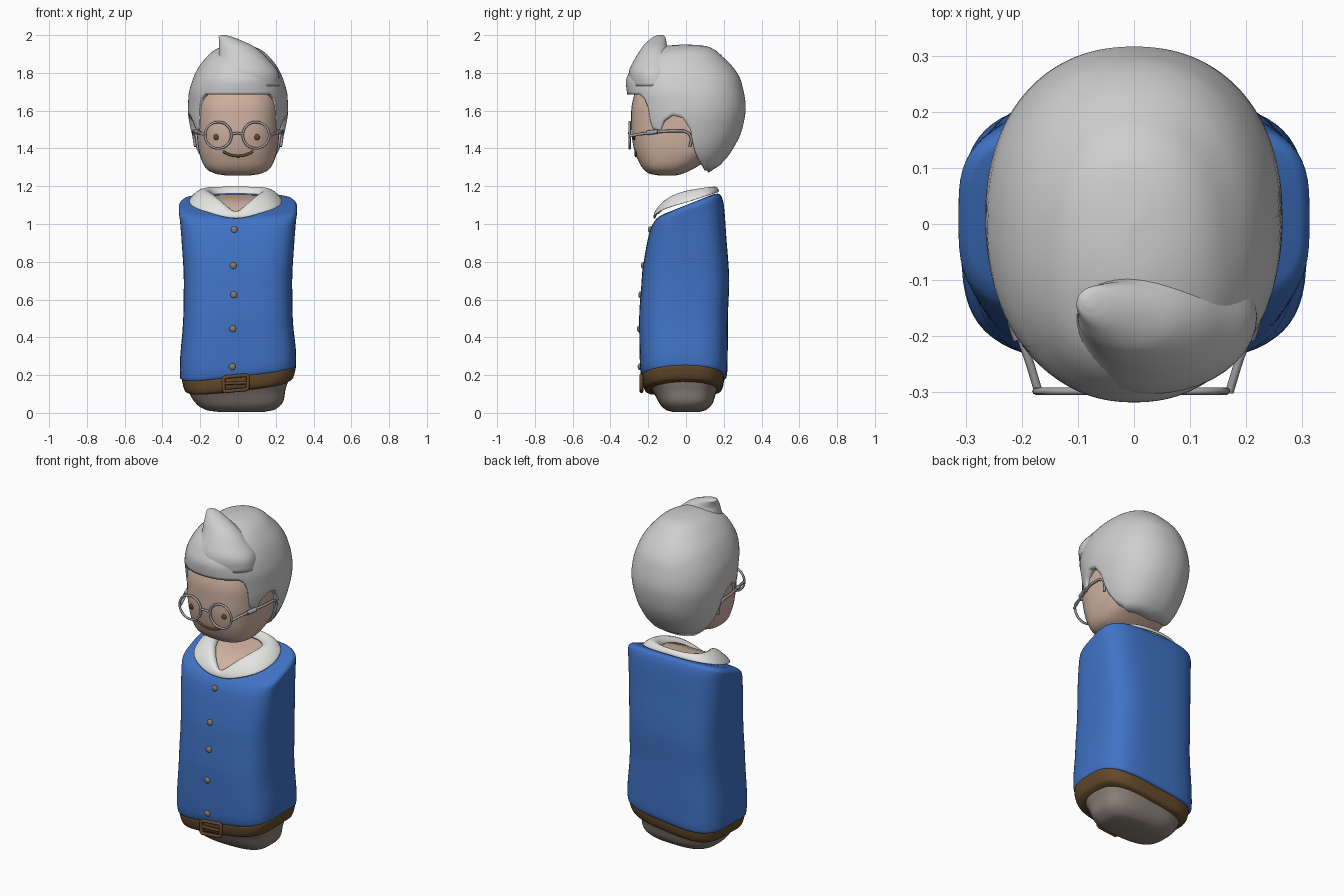
import bpy, bmesh, math
from math import sin, cos, pi, radians

if "Cube" in bpy.data.objects:
    bpy.data.objects.remove(bpy.data.objects["Cube"])


def material(name, rgb):
    m = bpy.data.materials.new(name)
    m.diffuse_color = (*rgb, 1)
    m.use_nodes = True
    m.node_tree.nodes["Principled BSDF"].inputs["Base Color"].default_value = m.diffuse_color
    return m


BLUE = material("blue_cloth", (0.05, 0.17, 0.56))
SKIN = material("skin", (0.64, 0.45, 0.36))
HAIR = material("grey_hair", (0.62, 0.62, 0.62))
WHITE = material("white_collar", (0.78, 0.78, 0.76))
TROUSER = material("taupe_trousers", (0.25, 0.21, 0.18))
BROWN = material("brown_leather", (0.13, 0.07, 0.025))
METAL = material("glasses_metal", (0.36, 0.36, 0.38))
BUTTON = material("button_tan", (0.26, 0.20, 0.14))


def finish(name, verts, faces, mat, closed=True):
    me = bpy.data.meshes.new(name)
    me.from_pydata(verts, [], faces)
    if closed:
        bm = bmesh.new()
        bm.from_mesh(me)
        bmesh.ops.recalc_face_normals(bm, faces=bm.faces)
        bm.to_mesh(me)
        bm.free()
    me.materials.append(mat)
    me.polygons.foreach_set("use_smooth", [True] * len(me.polygons))
    ob = bpy.data.objects.new(name, me)
    bpy.context.collection.objects.link(ob)
    return ob


def section(rings, z):
    """Smoothly interpolated (cx, cy, rx, ry) of a ring table at height z."""
    z = min(max(z, rings[0][0]), rings[-1][0])
    i = max(k for k in range(len(rings) - 1) if rings[k][0] <= z)
    a, b = rings[i], rings[i + 1]
    h = b[0] - a[0]
    t = (z - a[0]) / h

    def slope(j, c):
        if 0 < j < len(rings) - 1:
            p, q, r = rings[j - 1], rings[j], rings[j + 1]
            s0, s1 = (q[c] - p[c]) / (q[0] - p[0]), (r[c] - q[c]) / (r[0] - q[0])
            return 0 if s0 * s1 <= 0 else 2 * s0 * s1 / (s0 + s1)
        k = 0 if j == 0 else j - 1
        return (rings[k + 1][c] - rings[k][c]) / (rings[k + 1][0] - rings[k][0])
    return [(2*t**3 - 3*t*t + 1) * a[c] + (t**3 - 2*t*t + t) * h * slope(i, c)
            + (3*t*t - 2*t**3) * b[c] + (t**3 - t*t) * h * slope(i + 1, c) for c in range(1, 5)]


def around(sec, a, n):
    """Point on a superellipse; angle 0 is the front."""
    cx, cy, rx, ry = sec
    s, c = sin(a), cos(a)
    return (cx + rx * math.copysign(abs(s) ** (2 / n), s), cy - ry * math.copysign(abs(c) ** (2 / n), c))


def front_y(rings, n, x, z):
    cx, cy, rx, ry = section(rings, z)
    return cy - ry * max(0, 1 - abs((x - cx) / rx) ** n) ** (1 / n)


def loft(name, rings, n, mat, warp=None, segs=64, steps=4):
    zs = [a[0] + (b[0] - a[0]) * k / steps for a, b in zip(rings, rings[1:]) for k in range(steps)] + [rings[-1][0]]
    verts, faces = [], []
    for z in zs:
        for k in range(segs):
            x, y = around(section(rings, z), 2 * pi * k / segs, n)
            verts.append((x, y, z + (warp(x, y, z) if warp else 0)))
    for i in range(len(zs) - 1):
        for k in range(segs):
            m = (k + 1) % segs
            faces.append((i*segs + k, i*segs + m, (i+1)*segs + m, (i+1)*segs + k))
    faces += [tuple(range(segs))[::-1], tuple(range((len(zs) - 1) * segs, len(zs) * segs))]
    return finish(name, verts, faces, mat)


def tube(name, pts, r, mat, cyclic=False):
    cu = bpy.data.curves.new(name, 'CURVE')
    cu.dimensions, cu.bevel_depth, cu.bevel_resolution, cu.use_fill_caps = '3D', r, 2, True
    sp = cu.splines.new('POLY')
    sp.points.add(len(pts) - 1)
    for p, q in zip(sp.points, pts):
        p.co = (*q, 1)
    sp.use_cyclic_u = cyclic
    cu.materials.append(mat)
    ob = bpy.data.objects.new(name, cu)
    bpy.context.collection.objects.link(ob)
    bpy.ops.object.select_all(action='DESELECT')
    ob.select_set(True)
    bpy.context.view_layer.objects.active = ob
    bpy.ops.object.convert(target='MESH')


def blob(name, loc, size, mat, segs=12):
    bpy.ops.mesh.primitive_uv_sphere_add(segments=segs, ring_count=8, location=loc)
    ob = bpy.context.object
    ob.name, ob.scale = name, size
    ob.data.materials.append(mat)
    bpy.ops.object.shade_smooth()


# Trousers, belt and shirt; the hem is higher on one side and the shoulders slope forward
def hem(x, y, z):
    return 0.035 * x / 0.3 + 0.025 * (x / 0.3) ** 2 * (1 - (y / 0.23) ** 2)


def shirt_warp(x, y, z):
    return hem(x, y, z) * max(0, 1 - (z - 0.18) / 0.3) + 0.4 * y * min(1, max(0, (z - 0.75) / 0.35))


loft("trousers", [(0.005, 0.02, 0, 0.12, 0.07), (0.015, 0.015, 0, 0.18, 0.105), (0.05, 0.01, 0, 0.23, 0.14),
                  (0.10, 0, -0.005, 0.252, 0.162), (0.15, 0, -0.01, 0.268, 0.185), (0.19, 0, -0.01, 0.27, 0.19)],
     3, TROUSER, lambda x, y, z: hem(x, y, z) * z / 0.19)
loft("belt", [(0.115, 0.005, -0.015, 0.262, 0.185), (0.125, 0.005, -0.015, 0.284, 0.202),
              (0.16, 0.005, -0.015, 0.297, 0.214), (0.19, 0.005, -0.015, 0.302, 0.217),
              (0.20, 0.005, -0.015, 0.28, 0.20)], 3.5, BROWN, hem)
TORSO = [(0.185, 0, -0.01, 0.285, 0.20), (0.195, 0, -0.01, 0.307, 0.224), (0.25, 0, -0.012, 0.308, 0.232),
         (0.50, 0, -0.013, 0.29, 0.235), (0.70, 0, -0.003, 0.287, 0.232), (0.90, 0, 0, 0.298, 0.213),
         (1.03, 0, 0.006, 0.308, 0.195), (1.075, 0, 0.01, 0.313, 0.178), (1.095, 0, 0.012, 0.30, 0.155),
         (1.10, 0, 0.012, 0.27, 0.125)]
loft("shirt", TORSO, 3.5, BLUE, shirt_warp)

# Shirt buttons
for z, x in ((0.97, -0.02), (0.78, -0.025), (0.625, -0.022), (0.445, -0.027), (0.245, -0.03)):
    zn = z
    for _ in range(12):
        zn = z - shirt_warp(x, front_y(TORSO, 3.5, x, zn), zn)
    blob("button", (x, front_y(TORSO, 3.5, x, zn), z), (0.018, 0.012, 0.018), BUTTON)

# Buckle frame and prong
tube("buckle", [(-0.012 + sx * 0.064, -0.236, 0.157 + sz * 0.038 + sx * 0.006) for sx, sz in
                ((-1, -0.8), (-0.85, -1), (0.85, -1), (1, -0.8), (1, 0.8), (0.85, 1), (-0.85, 1), (-1, 0.8))],
     0.010, BROWN, True)
tube("buckle_prong", [(-0.07, -0.238, 0.155), (0.045, -0.238, 0.16)], 0.008, BROWN)

# Folded collar: outer edge, fold and inner edge, half of each from front to back
OUTER = [(0, -0.165, 1.025), (0.07, -0.175, 1.035), (0.14, -0.155, 1.055), (0.225, -0.11, 1.08),
         (0.262, 0.02, 1.115), (0.225, 0.13, 1.155), (0.12, 0.17, 1.165), (0, 0.175, 1.17)]
FOLD = [(0, -0.165, 1.05), (0.05, -0.15, 1.09), (0.10, -0.11, 1.14), (0.15, -0.04, 1.18),
        (0.178, 0.04, 1.198), (0.155, 0.12, 1.205), (0.08, 0.15, 1.205), (0, 0.155, 1.205)]
INNER = [(0, -0.15, 1.045), (0.04, -0.12, 1.08), (0.08, -0.08, 1.115), (0.115, -0.02, 1.14),
         (0.13, 0.04, 1.15), (0.11, 0.095, 1.155), (0.06, 0.12, 1.157), (0, 0.125, 1.158)]


def full(half):
    shift = [(x - 0.012, y, z) for x, y, z in half]
    return shift + [(-0.012 - x, y, z) for x, y, z in half[-2:0:-1]]


verts = full(OUTER) + full(FOLD) + full(INNER)
faces = [(r*14 + k, r*14 + (k+1) % 14, r*14 + 14 + (k+1) % 14, r*14 + 14 + k) for r in range(2) for k in range(14)]
collar = finish("collar", verts, faces, WHITE, False)
mod = collar.modifiers.new("thickness", 'SOLIDIFY')
mod.thickness, mod.offset = 0.016, 0
mod = collar.modifiers.new("smooth", 'SUBSURF')
mod.levels = mod.render_levels = 2

# Skin inside the collar
strips = [(0, 1, 13)] + [(k, k + 1, 13 - k, 14 - k) for k in range(1, 6)] + [(6, 7, 8)]
finish("neck_skin", full([(x * 1.08, y, z - 0.004) for x, y, z in INNER]), strips, SKIN, False)

# Head
HEAD = [(1.258, 0, -0.10, 0.07, 0.05), (1.265, 0, -0.105, 0.115, 0.085), (1.29, 0, -0.095, 0.165, 0.13),
        (1.33, 0, -0.075, 0.19, 0.175), (1.40, 0, -0.05, 0.21, 0.226), (1.50, 0, -0.045, 0.22, 0.245),
        (1.60, 0, -0.045, 0.222, 0.245), (1.70, 0, -0.03, 0.21, 0.24), (1.78, 0, -0.02, 0.17, 0.19)]
loft("head", HEAD, 2.6, SKIN)

# Hair cap, grown down from the crown to a hairline that depends on the angle
CAP = [(1.27, 0, 0.06, 0.11, 0.055), (1.29, 0, 0.055, 0.14, 0.095), (1.33, 0, 0.04, 0.18, 0.16),
       (1.40, 0, 0.015, 0.222, 0.235), (1.50, 0, 0.01, 0.25, 0.287), (1.60, 0, 0.012, 0.265, 0.304),
       (1.68, 0, 0, 0.262, 0.31), (1.75, 0, -0.012, 0.245, 0.306), (1.82, 0, -0.018, 0.215, 0.275),
       (1.88, 0, -0.025, 0.17, 0.225), (1.92, 0, -0.01, 0.125, 0.165), (1.945, 0, 0, 0.06, 0.09),
       (1.951, 0, 0, 0.002, 0.002)]
LINE = [(0, 1.685), (40, 1.685), (47, 1.66), (51, 1.50), (60, 1.48), (66, 1.54), (76, 1.575), (86, 1.56),
        (92, 1.50), (95, 1.40), (100, 1.32), (115, 1.285), (180, 1.272)]


def hairline(deg):
    deg = 180 - abs(180 - deg)
    for (a, p), (b, q) in zip(LINE, LINE[1:]):
        if deg <= b:
            return p + (q - p) * (deg - a) / (b - a)
    return LINE[-1][1]


N, ROWS = 180, 28
verts, faces = [], []
for t in range(ROWS + 1):
    for k in range(N):
        zl = hairline(k * 360 / N)
        z = 1.951 - (1.951 - zl) * (1 - cos(t / ROWS * pi / 2))
        verts.append((*around(section(CAP, z), 2 * pi * k / N, 2.2), z))
for t in range(ROWS):
    faces += [(t*N + k, t*N + N + k, t*N + N + (k+1) % N, t*N + (k+1) % N) for k in range(N)]
faces.append(tuple(range(N)))
hair = finish("hair", verts, faces, HAIR, False)
mod = hair.modifiers.new("thickness", 'SOLIDIFY')
mod.thickness, mod.offset = 0.04, -1

# Swept-up quiff
loft("quiff", [(1.73, 0.02, -0.16, 0.20, 0.14), (1.80, 0.03, -0.165, 0.185, 0.138), (1.88, 0.022, -0.165, 0.13, 0.103),
               (1.94, -0.008, -0.163, 0.092, 0.066), (1.975, -0.045, -0.15, 0.055, 0.044),
               (1.993, -0.07, -0.14, 0.032, 0.028), (2.0, -0.08, -0.135, 0.012, 0.012)], 2, HAIR, segs=40)

# Eyes and smile
for x in (-0.115, 0.10):
    blob("eye", (x, front_y(HEAD, 2.6, x, 1.46), 1.46), (0.016, 0.008, 0.016), BROWN, 8)
smile = [(0.08 * k / 8, 1.36 + 0.025 * (k / 8) ** 2) for k in range(-8, 9)]
tube("smile", [(x, front_y(HEAD, 2.6, x, z) - 0.001, z) for x, z in smile], 0.007, BROWN)

# Glasses: rims, bridge, and side arms hooking behind the ears
for side, cx in ((-1, -0.105), (1, 0.095)):
    tube("glasses_rim", [(cx + 0.07 * sin(radians(10 * k)), -0.298, 1.47 + 0.07 * cos(radians(10 * k)))
                         for k in range(36)], 0.0065, METAL, True)
    arm = [(0.17, -0.30, 1.465), (0.185, -0.25, 1.475), (0.215, -0.165, 1.488), (0.236, -0.08, 1.493),
           (0.238, -0.01, 1.492), (0.236, 0.018, 1.478), (0.232, 0.03, 1.45), (0.226, 0.02, 1.41)]
    tube("glasses_arm", [(side * x, y, z) for x, y, z in arm], 0.0075, METAL)
    tube("arm_hinge", [(side * x, y, z) for x, y, z in ((0.204, -0.205, 1.483), (0.222, -0.15, 1.489))], 0.012, METAL)
tube("glasses_bridge", [(-0.036, -0.298, 1.475), (-0.005, -0.302, 1.482), (0.026, -0.298, 1.475)], 0.0065, METAL)
